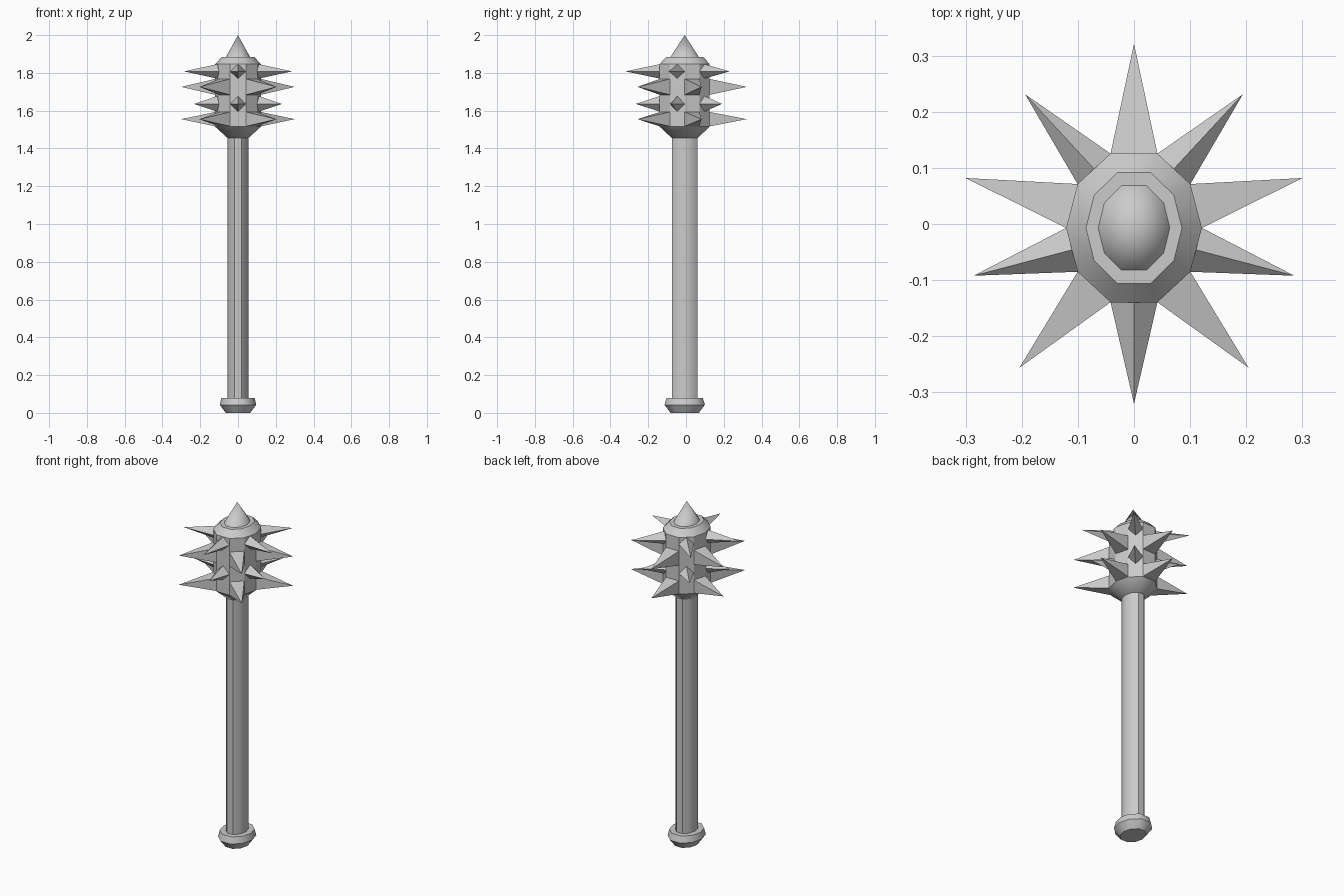
import bpy, bmesh, math
from mathutils import Vector

cube = bpy.data.objects.get("Cube")
if cube:
    bpy.data.objects.remove(cube)

steel = bpy.data.materials.new("steel grey")
steel.use_nodes = True
steel.diffuse_color = (0.6, 0.6, 0.6, 1)
steel.node_tree.nodes["Principled BSDF"].inputs["Base Color"].default_value = (0.6, 0.6, 0.6, 1)

CENTRE_Y = -0.007

# Ten-sided outline of unit half-width and half-depth
quarter = [(1, 0), (0.83, 0.59), (0.345, 1)]
half = quarter + [(-x, y) for x, y in reversed(quarter)]
OUTLINE = half + [(x, -y) for x, y in reversed(half[1:-1])]


def finish(name, bm, smooth=False):
    bmesh.ops.recalc_face_normals(bm, faces=bm.faces)
    mesh = bpy.data.meshes.new(name)
    bm.to_mesh(mesh)
    bm.free()
    mesh.materials.append(steel)
    obj = bpy.data.objects.new(name, mesh)
    bpy.context.collection.objects.link(obj)
    if smooth:
        bpy.ops.object.select_all(action="DESELECT")
        obj.select_set(True)
        bpy.context.view_layer.objects.active = obj
        bpy.ops.object.shade_smooth_by_angle(angle=math.radians(45))
    return obj


def loft(name, rings, tip=None, smooth=True):
    """Stack outlines of (half width, half depth, height), ending flat or in a tip."""
    bm = bmesh.new()
    loops = [[bm.verts.new((x * hx, y * hy + CENTRE_Y, z)) for x, y in OUTLINE]
             for hx, hy, z in rings]
    n = len(OUTLINE)
    for low, high in zip(loops, loops[1:]):
        for i in range(n):
            j = (i + 1) % n
            bm.faces.new((low[i], low[j], high[j], high[i]))
    bm.faces.new(loops[0])
    if tip is None:
        bm.faces.new(loops[-1])
    else:
        top = bm.verts.new((0, CENTRE_Y, tip))
        for i in range(n):
            bm.faces.new((loops[-1][i], loops[-1][(i + 1) % n], top))
    return finish(name, bm, smooth)


# Handle and its end knob
loft("pommel", [(0.065, 0.075, 0), (0.096, 0.107, 0.043), (0.088, 0.096, 0.08)])
loft("handle", [(0.055, 0.068, 0.05), (0.055, 0.068, 1.48)])

# Head: tapered collar, straight drum, sloped cap and point
HX, HY = 0.121, 0.1325
loft("head_collar", [(0.055, 0.068, 1.455), (HX, HY, 1.515)])
loft("head_drum", [(HX, HY, 1.515), (HX, HY, 1.847)], smooth=False)
loft("head_cap", [(HX, HY, 1.847), (0.0855, 0.099, 1.884)])
loft("top_point", [(0.066, 0.078, 1.88)], tip=2.0)


def spike_row(name, z, height, length, start, diamond):
    """Put a four-sided spike on every second face of the drum."""
    bm = bmesh.new()
    for i in range(start, len(OUTLINE), 2):
        a, b = [Vector((x * HX, y * HY + CENTRE_Y, z))
                for x, y in (OUTLINE[i], OUTLINE[(i + 1) % len(OUTLINE)])]
        mid, up = (a + b) / 2, Vector((0, 0, height))
        outward = (b - a).cross(up).normalized()
        if diamond:
            corners = [a, mid - up, b, mid + up]
        else:
            corners = [a - up, b - up, b + up, a + up]
        base = [bm.verts.new(c) for c in corners]
        tip = bm.verts.new(mid + outward * length)
        bm.faces.new(base)
        for k in range(4):
            bm.faces.new((base[k], base[(k + 1) % 4], tip))
    finish(name, bm)


# Four staggered rows, alternating diamond and square bases
spike_row("spikes_top", 1.808, 0.038, 0.181, 1, True)
spike_row("spikes_upper_middle", 1.726, 0.042, 0.196, 0, False)
spike_row("spikes_lower_middle", 1.636, 0.041, 0.126, 1, True)
spike_row("spikes_bottom", 1.555, 0.038, 0.196, 0, False)
